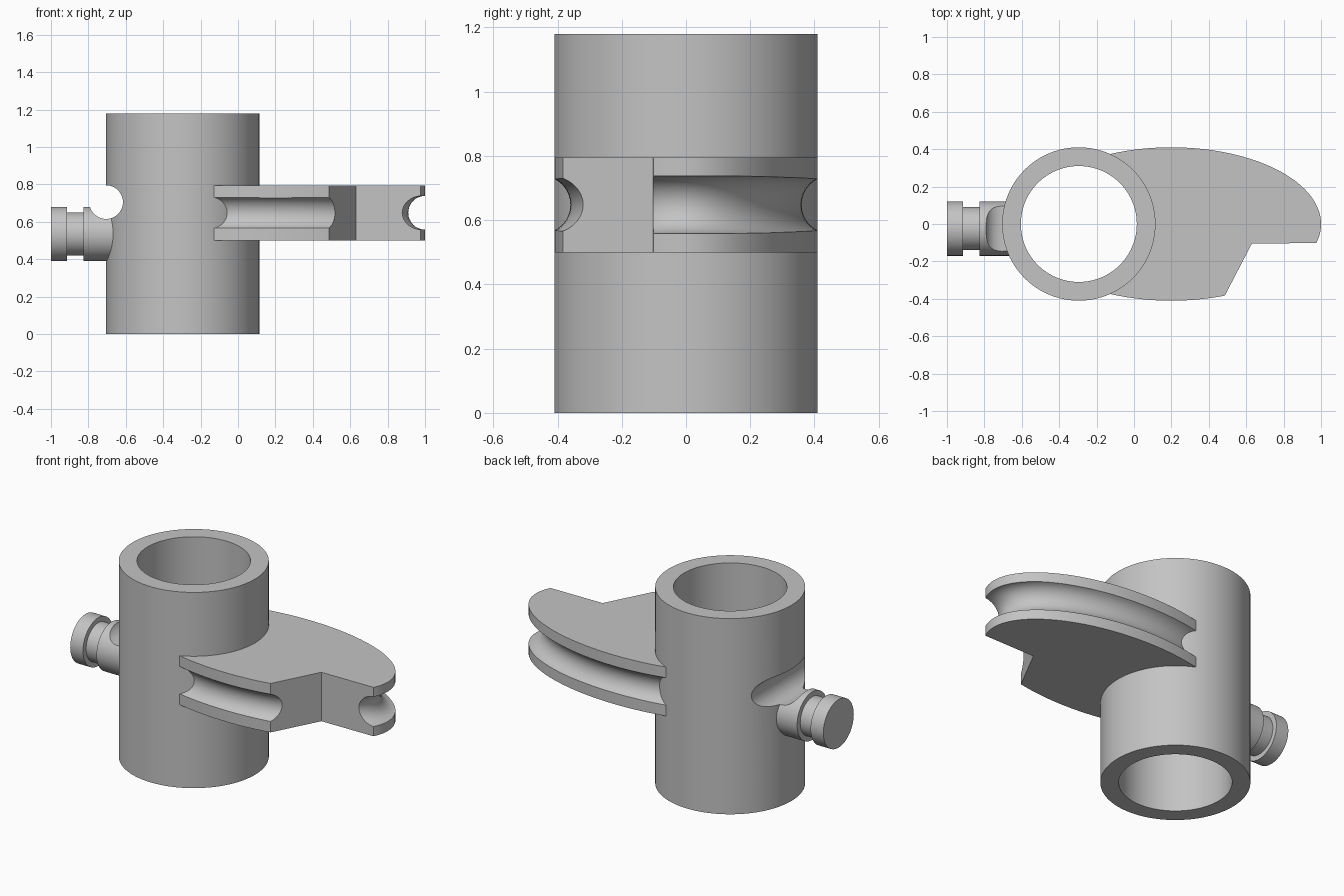
import bpy
import bmesh
from math import sin, cos, pi
from mathutils import Matrix, Vector

if "Cube" in bpy.data.objects:
    bpy.data.objects.remove(bpy.data.objects["Cube"])

grey = bpy.data.materials.new("plain grey")
grey.use_nodes = True
grey.diffuse_color = (0.55, 0.55, 0.55, 1)
grey.node_tree.nodes["Principled BSDF"].inputs["Base Color"].default_value = grey.diffuse_color

TUBE_X = -0.295
ELLIPSE_X = 0.2


def make_object(name, bm):
    bmesh.ops.recalc_face_normals(bm, faces=bm.faces)
    mesh = bpy.data.meshes.new(name)
    bm.to_mesh(mesh)
    bm.free()
    mesh.materials.append(grey)
    obj = bpy.data.objects.new(name, mesh)
    bpy.context.collection.objects.link(obj)
    return obj


def lathe(name, profile, matrix, steps=96, closed=False):
    """Spin (radius, height) pairs about z, then place with matrix."""
    bm = bmesh.new()
    rings = [[bm.verts.new((r * cos(2 * pi * i / steps), r * sin(2 * pi * i / steps), h))
              for i in range(steps)] for r, h in profile]
    pairs = list(zip(rings, rings[1:]))
    if closed:
        pairs.append((rings[-1], rings[0]))
    else:
        bm.faces.new(rings[0])
        bm.faces.new(rings[-1])
    for a, b in pairs:
        for i in range(steps):
            j = (i + 1) % steps
            bm.faces.new((a[i], a[j], b[j], b[i]))
    bm.transform(matrix)
    return make_object(name, bm)


def arc(cx, rx, ry, start, end, steps):
    return [(cx + rx * cos(t), ry * sin(t))
            for t in (start + (end - start) * i / steps for i in range(steps + 1))]


def cut(obj, cutter):
    cutter.hide_render = True
    mod = obj.modifiers.new("cut", 'BOOLEAN')
    mod.operation = 'DIFFERENCE'
    mod.solver = 'EXACT'
    mod.object = cutter
    bpy.context.view_layer.objects.active = obj
    bpy.ops.object.modifier_apply(modifier=mod.name)


# Hollow upright tube
tube = lathe("tube", [(0.41, 0), (0.41, 1.18), (0.31, 1.18), (0.31, 0)],
             Matrix.Translation((TUBE_X, 0, 0)), closed=True)

# Side knob with a neck, lying along x
knob = lathe("knob", [(0.145, -1), (0.145, -0.915), (0.115, -0.915),
                      (0.115, -0.825), (0.145, -0.825), (0.145, -0.635)],
             Matrix.Translation((0, -0.025, 0.535)) @ Matrix.Rotation(pi / 2, 4, 'Y'), 64)

# Cam plate: part ellipse with a stepped corner, ending inside the tube wall
outline = arc(ELLIPSE_X, 0.8, 0.41, -0.25, 2.01, 72)
outline += arc(TUBE_X, 0.36, 0.36, 1.15, -1.15, 24)
outline += arc(ELLIPSE_X, 0.8, 0.41, -2.01, -1.206, 26)
outline += [(0.63, -0.105)]
bm = bmesh.new()
base = bm.faces.new([bm.verts.new((x, y, 0.5)) for x, y in outline])
top = bmesh.ops.extrude_face_region(bm, geom=[base])["geom"]
bmesh.ops.translate(bm, vec=(0, 0, 0.295),
                    verts=[v for v in top if isinstance(v, bmesh.types.BMVert)])
plate = make_object("cam_plate", bm)

# Rope groove cutter: round section swept along a slightly wider ellipse
bm = bmesh.new()
steps, sides = 120, 32
rings = []
for i in range(steps):
    t = 2 * pi * i / steps
    out = Vector((0.45 * cos(t), 0.8 * sin(t), 0)).normalized()
    centre = Vector((ELLIPSE_X + 0.8 * cos(t), 0.45 * sin(t), 0.648))
    rings.append([bm.verts.new(centre + 0.09 * (out * cos(a) + Vector((0, 0, sin(a)))))
                  for a in (2 * pi * k / sides for k in range(sides))])
for i in range(steps):
    a, b = rings[i], rings[(i + 1) % steps]
    for k in range(sides):
        m = (k + 1) % sides
        bm.faces.new((a[k], a[m], b[m], b[k]))
groove = make_object("groove_cutter", bm)
cut(plate, groove)

# Cross channel over the knob root, running along y
channel = lathe("channel_cutter", [(0.09, -0.6), (0.09, 0.6)],
                Matrix.Translation((-0.705, 0, 0.705)) @ Matrix.Rotation(pi / 2, 4, 'X'), 48)
cut(tube, channel)
cut(knob, channel)

for cutter in (groove, channel):
    bpy.data.objects.remove(cutter)

# Smooth shading with crisp edges
bpy.ops.object.select_all(action='DESELECT')
for obj in (tube, knob, plate):
    obj.select_set(True)
bpy.context.view_layer.objects.active = tube
bpy.ops.object.shade_smooth_by_angle(angle=0.5)
